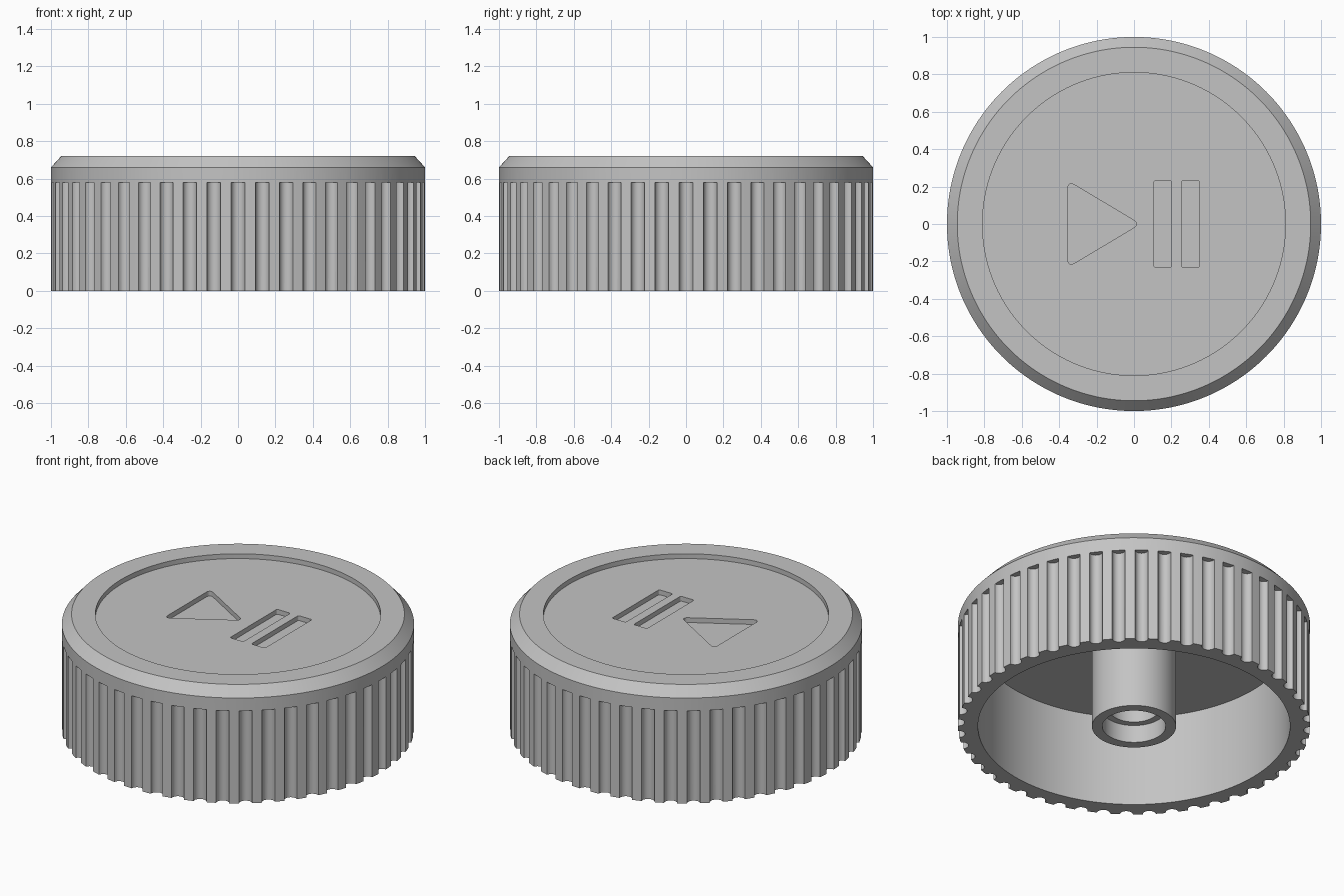
import bpy
import bmesh
from math import cos, sin, tau, radians
from mathutils import Vector

cube = bpy.data.objects.get("Cube")
if cube:
    bpy.data.objects.remove(cube, do_unlink=True)

# Material
grey = bpy.data.materials.new("light grey plastic")
grey.use_nodes = True
colour = (0.55, 0.55, 0.55, 1)
grey.diffuse_color = colour
grey.node_tree.nodes["Principled BSDF"].inputs["Base Color"].default_value = colour

# Dimensions
HEIGHT, FACE_Z, SYMBOL_Z = 0.72, 0.69, 0.66
FLUTES, FLUTE_R, FLUTE_TOP = 48, 0.037, 0.58


def make_object(name, bm):
    bmesh.ops.recalc_face_normals(bm, faces=bm.faces)
    mesh = bpy.data.meshes.new(name)
    bm.to_mesh(mesh)
    bm.free()
    mesh.materials.append(grey)
    obj = bpy.data.objects.new(name, mesh)
    bpy.context.collection.objects.link(obj)
    return obj


def lathe(name, profile, steps):
    """Turn an open profile around z and close both ends with flat discs."""
    bm = bmesh.new()
    verts = [bm.verts.new((r, 0, z)) for r, z in profile]
    edges = [bm.edges.new(pair) for pair in zip(verts, verts[1:])]
    bmesh.ops.spin(bm, geom=verts + edges, cent=(0, 0, 0), axis=(0, 0, 1),
                   angle=tau, steps=steps, use_duplicate=False)
    bmesh.ops.remove_doubles(bm, verts=bm.verts, dist=0.0005)
    rims = [e for e in bm.edges if e.is_boundary]
    bmesh.ops.holes_fill(bm, edges=rims, sides=0)
    return make_object(name, bm)


def add_prism(bm, points, bottom, top, rounding=0):
    """Extrude an outline upward, optionally rounding its upright edges."""
    base = bm.faces.new([bm.verts.new((x, y, bottom)) for x, y in points])
    out = bmesh.ops.extrude_face_region(bm, geom=[base], use_keep_orig=True)
    raised = [g for g in out["geom"] if isinstance(g, bmesh.types.BMVert)]
    bmesh.ops.translate(bm, verts=raised, vec=Vector((0, 0, top - bottom)))
    if rounding:
        upright = [e for v in raised for e in v.link_edges
                   if abs(e.verts[0].co.z - e.verts[1].co.z) > 0.001]
        bmesh.ops.bevel(bm, geom=upright, offset=rounding, offset_type='OFFSET',
                        segments=6, profile=0.5, affect='EDGES')


def cut(target, cutter):
    mod = target.modifiers.new(cutter.name, 'BOOLEAN')
    mod.operation = 'DIFFERENCE'
    mod.solver = 'EXACT'
    mod.object = cutter
    bpy.context.view_layer.objects.active = target
    bpy.ops.object.modifier_apply(modifier=mod.name)
    bpy.data.objects.remove(cutter, do_unlink=True)


# Knob: recessed face, raised lip, chamfer, skirt, hollow, stepped hub socket
knob = lathe("knob_body", [
    (0.81, FACE_Z), (0.81, HEIGHT), (0.945, HEIGHT), (1, 0.66), (1, 0),
    (0.886, 0), (0.886, 0.57), (0.239, 0.57), (0.239, 0),
    (0.18, 0), (0.18, 0.11), (0.14, 0.11), (0.14, 0.5)], 192)

# Grip flutes around the skirt
bm = bmesh.new()
for i in range(FLUTES):
    a = tau * i / FLUTES
    ring = [(cos(a) + FLUTE_R * cos(a + tau * k / 24),
             sin(a) + FLUTE_R * sin(a + tau * k / 24)) for k in range(24)]
    add_prism(bm, ring, -0.1, FLUTE_TOP)
cut(knob, make_object("flute_cutter", bm))

# Engraved triangle and two bars
bm = bmesh.new()
add_prism(bm, [(-0.353, -0.23), (0.032, 0), (-0.353, 0.23)],
          SYMBOL_Z, HEIGHT + 0.1, 0.038)
for left, right in ((0.107, 0.2), (0.255, 0.35)):
    add_prism(bm, [(left, -0.233), (right, -0.233), (right, 0.233), (left, 0.233)],
              SYMBOL_Z, HEIGHT + 0.1, 0.01)
cut(knob, make_object("symbol_cutter", bm))

# Smooth round walls, crisp edges
bpy.ops.object.select_all(action='DESELECT')
knob.select_set(True)
bpy.context.view_layer.objects.active = knob
bpy.ops.object.shade_smooth_by_angle(angle=radians(30))
